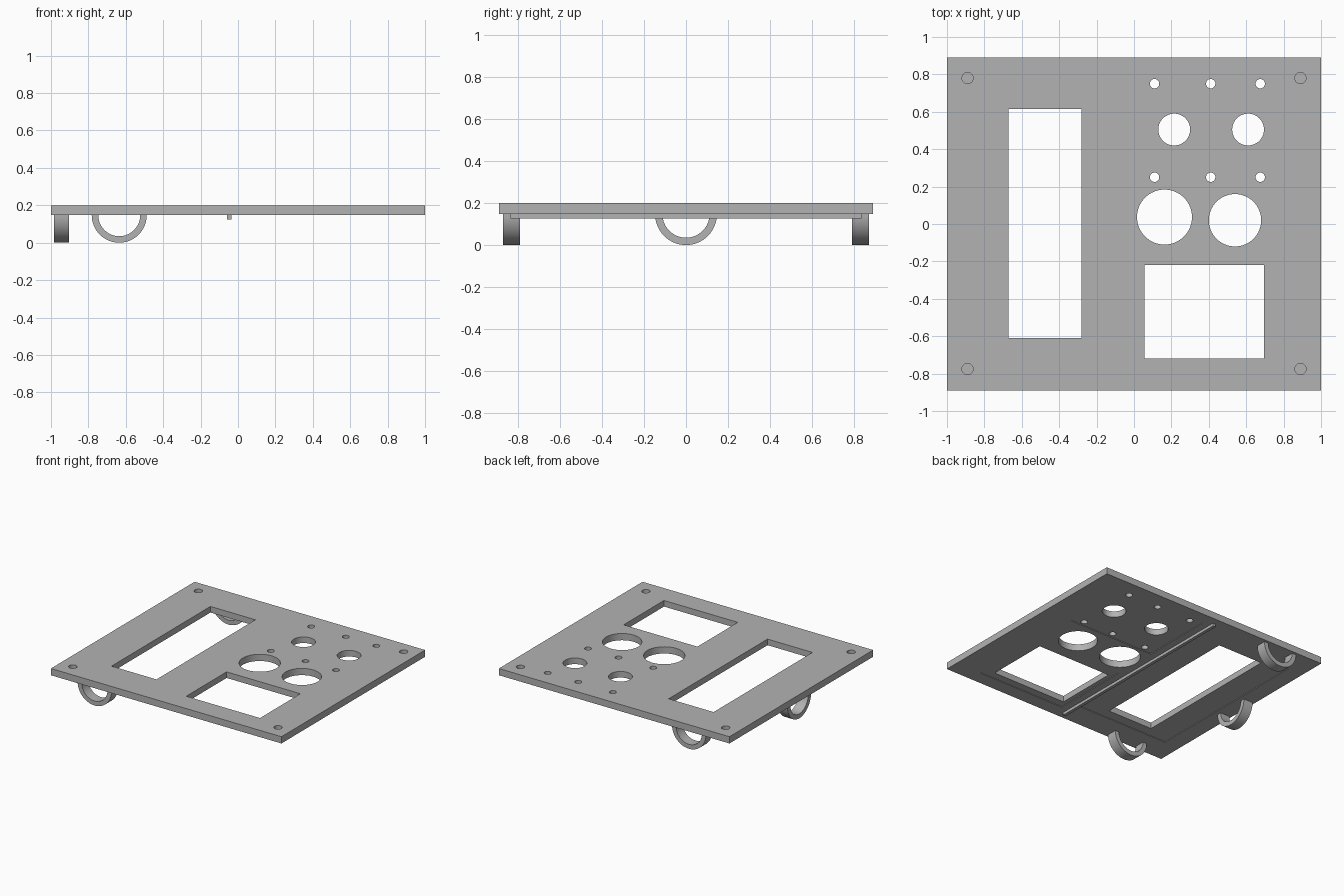
import bpy
from math import pi, cos, sin, radians
from mathutils import Matrix
import bmesh

cube = bpy.data.objects.get("Cube")
if cube:
    bpy.data.objects.remove(cube, do_unlink=True)

grey = bpy.data.materials.new("plain grey")
grey.use_nodes = True
grey.diffuse_color = (0.45, 0.45, 0.45, 1)
grey.node_tree.nodes["Principled BSDF"].inputs["Base Color"].default_value = grey.diffuse_color

BOTTOM, TOP = 0.147, 0.2


def add_object(name, bm):
    bmesh.ops.recalc_face_normals(bm, faces=bm.faces)
    mesh = bpy.data.meshes.new(name)
    bm.to_mesh(mesh)
    bm.free()
    mesh.materials.append(grey)
    obj = bpy.data.objects.new(name, mesh)
    bpy.context.scene.collection.objects.link(obj)
    return obj


def box(name, x0, x1, y0, y1, z0, z1):
    bm = bmesh.new()
    place = (Matrix.Translation(((x0 + x1) / 2, (y0 + y1) / 2, (z0 + z1) / 2))
             @ Matrix.Diagonal((x1 - x0, y1 - y0, z1 - z0, 1)))
    bmesh.ops.create_cube(bm, size=1, matrix=place)
    return add_object(name, bm)


def cylinder(name, x, y, radius, z0, z1):
    bm = bmesh.new()
    bmesh.ops.create_cone(bm, cap_ends=True, segments=64, radius1=radius, radius2=radius,
                          depth=z1 - z0, matrix=Matrix.Translation((x, y, (z0 + z1) / 2)))
    return add_object(name, bm)


def smooth(obj):
    bpy.ops.object.select_all(action="DESELECT")
    obj.select_set(True)
    bpy.context.view_layer.objects.active = obj
    bpy.ops.object.shade_smooth_by_angle(angle=radians(30))


def cut(target, cutter):
    mod = target.modifiers.new("cut", "BOOLEAN")
    mod.operation = "DIFFERENCE"
    mod.solver = "EXACT"
    mod.object = cutter
    bpy.context.view_layer.objects.active = target
    bpy.ops.object.modifier_apply(modifier=mod.name)
    bpy.data.objects.remove(cutter, do_unlink=True)


def half_ring(name, x, y, turn, outer=0.147, inner=0.112, width=0.08, steps=32):
    # Lower half of a ring, swept along its own axis
    bm = bmesh.new()
    angles = [pi + pi * i / steps for i in range(steps + 1)]
    outline = [(outer * cos(a), outer * sin(a)) for a in angles]
    outline += [(inner * cos(a), inner * sin(a)) for a in reversed(angles)]
    face = bm.faces.new([bm.verts.new((u, -width / 2, v)) for u, v in outline])
    swept = bmesh.ops.extrude_face_region(bm, geom=[face])["geom"]
    moved = [g for g in swept if isinstance(g, bmesh.types.BMVert)]
    bmesh.ops.translate(bm, verts=moved, vec=(0, width, 0))
    bm.transform(Matrix.Translation((x, y, BOTTOM)) @ Matrix.Rotation(turn, 4, "Z"))
    obj = add_object(name, bm)
    smooth(obj)


# Panel
panel = box("panel", -1, 1, -0.89, 0.89, BOTTOM, TOP)

# Shallow recesses on the underside
for x0, x1, y0, y1 in [(0.02, 0.76, 0.21, 0.79), (0.02, 0.78, -0.78, -0.15),
                       (-0.87, -0.09, -0.69, 0.69)]:
    cut(panel, box("recess", x0, x1, y0, y1, 0, BOTTOM + 0.005))

# Rectangular windows
for x0, x1, y0, y1 in [(-0.67, -0.28, -0.61, 0.615), (0.055, 0.695, -0.72, -0.22)]:
    cut(panel, box("window", x0, x1, y0, y1, 0, 1))

# Round through holes
holes = [(0.215, 0.505, 0.085), (0.61, 0.505, 0.085), (0.163, 0.037, 0.147), (0.54, 0.02, 0.14)]
holes += [(x, y, 0.025) for x in (0.11, 0.41, 0.675) for y in (0.25, 0.75)]
for x, y, radius in holes:
    cut(panel, cylinder("hole", x, y, radius, 0, 1))

# Blind corner holes
for x in (-0.89, 0.89):
    for y in (-0.775, 0.78):
        cut(panel, cylinder("corner_hole", x, y, 0.03, TOP - 0.03, 1))
smooth(panel)

# Rib and half-ring feet underneath
box("underside_rib", -0.06, -0.036, -0.835, 0.835, 0.125, BOTTOM + 0.002)
half_ring("front_foot", -0.635, -0.83, 0)
half_ring("back_foot", -0.635, 0.83, 0)
half_ring("side_foot", -0.943, 0, pi / 2)
